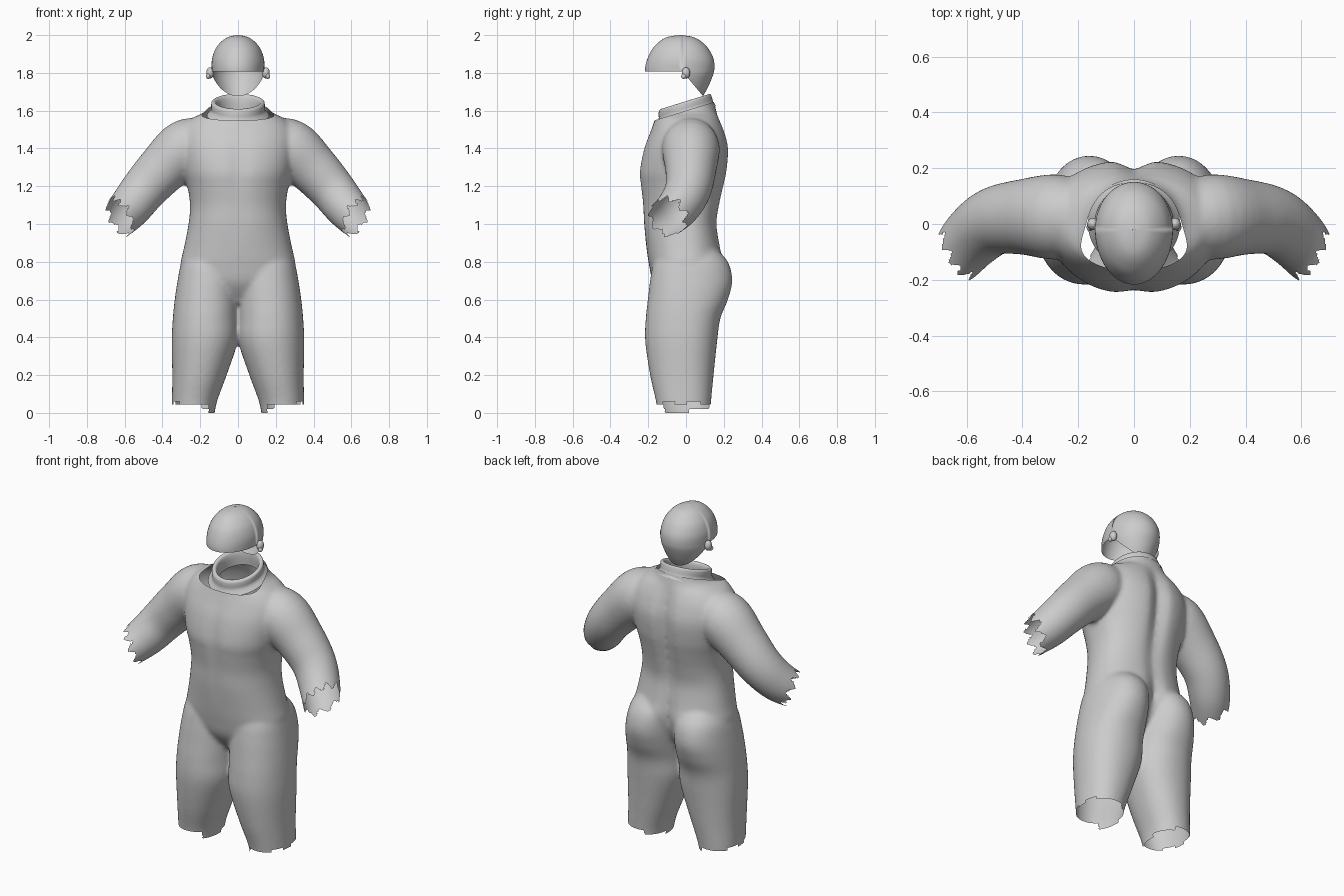
import bpy, bmesh, math
from mathutils import Vector

if "Cube" in bpy.data.objects:
    bpy.data.objects.remove(bpy.data.objects["Cube"])

grey = bpy.data.materials.new("light_grey")
grey.diffuse_color = (0.6, 0.6, 0.6, 1)
grey.use_nodes = True
grey.node_tree.nodes["Principled BSDF"].inputs["Base Color"].default_value = grey.diffuse_color
SEG = 64


def resample(rows, n=5):
    """Catmull-Rom interpolation between rows of numbers."""
    out = []
    for i in range(len(rows) - 1):
        a, b, c, d = (rows[max(0, min(len(rows) - 1, i + k))] for k in (-1, 0, 1, 2))
        for s in range(n):
            t = s / n
            out.append([0.5 * (2 * q + (r - p) * t + (2 * p - 5 * q + 4 * r - u) * t * t
                               + (3 * q - p - 3 * r + u) * t ** 3) for p, q, r, u in zip(a, b, c, d)])
    return out + [list(rows[-1])]


def loft(bm, rings, caps=True):
    loops = [[bm.verts.new(p) for p in ring] for ring in rings]
    faces = []
    for a, b in zip(loops, loops[1:]):
        for i in range(SEG):
            j = (i + 1) % SEG
            faces.append(bm.faces.new((a[i], a[j], b[j], b[i])))
    if caps:
        faces += [bm.faces.new(loops[0][::-1]), bm.faces.new(loops[-1])]
    bmesh.ops.recalc_face_normals(bm, faces=faces)


def section(z, rx, yf, yb, gf=0, gb=0, cx=0, power=2.0, tilt=0):
    """Closed outline with separate front and back depth and centre grooves."""
    pts = []
    for i in range(SEG):
        a = 2 * math.pi * i / SEG
        c, s = math.cos(a), math.sin(a)
        x = rx * math.copysign(abs(c) ** (2 / power), c)
        y = abs(s) ** (2 / power) * (yb if s > 0 else yf)
        y *= 1 - (gb if s > 0 else gf) * math.exp(-(x / 0.045) ** 2)
        pts.append((cx + x, y, z + tilt * y))
    return pts


def make(name, bm):
    me = bpy.data.meshes.new(name)
    bm.to_mesh(me)
    bm.free()
    ob = bpy.data.objects.new(name, me)
    bpy.context.collection.objects.link(ob)
    me.materials.append(grey)
    for p in me.polygons:
        p.use_smooth = True
    return ob


def bisect(bm, co, no):
    bmesh.ops.bisect_plane(bm, geom=bm.verts[:] + bm.edges[:] + bm.faces[:], plane_co=co, plane_no=no)


def remove(bm, rule):
    bad = [f for f in bm.faces if rule(f.calc_center_median())]
    bmesh.ops.delete(bm, geom=bad, context='FACES')


# --- suit: torso, legs and arms merged into one skin ---
bm = bmesh.new()
torso = [  # z, half width, front, back, front groove, back groove
    (0.58, 0.20, -0.10, 0.08, 0, 0), (0.68, 0.29, -0.17, 0.16, 0, .1), (0.78, 0.305, -0.195, 0.205, 0, .2),
    (0.88, 0.285, -0.21, 0.185, 0, .12), (1.0, 0.262, -0.225, 0.167, .02, .1),
    (1.1, 0.254, -0.23, 0.182, .02, .13), (1.2, 0.268, -0.243, 0.205, .04, .15),
    (1.28, 0.29, -0.25, 0.222, .06, .16), (1.4, 0.31, -0.225, 0.23, .04, .16),
    (1.49, 0.30, -0.19, 0.208, .02, .13), (1.555, 0.25, -0.165, 0.18, 0, .06),
    (1.60, 0.17, -0.155, 0.16, 0, 0), (1.68, 0.14, -0.14, 0.14, 0, 0)]
loft(bm, [section(*r, power=2.25) for r in resample(torso)])

leg = [  # z, centre x, half width, front, back
    (-0.06, 0.24, 0.11, -0.145, 0.125), (0.05, 0.232, 0.118, -0.157, 0.132), (0.2, 0.204, 0.144, -0.19, 0.146),
    (0.38, 0.176, 0.175, -0.216, 0.165), (0.5, 0.172, 0.173, -0.213, 0.182), (0.6, 0.167, 0.168, -0.202, 0.222),
    (0.7, 0.16, 0.16, -0.19, 0.245), (0.8, 0.15, 0.148, -0.17, 0.222), (0.88, 0.14, 0.11, -0.12, 0.15)]
arm = [  # x, y, z, radius
    (0.14, 0.02, 1.45, 0.11), (0.27, 0.025, 1.405, 0.152), (0.40, 0.025, 1.29, 0.135), (0.50, 0.01, 1.18, 0.122),
    (0.575, -0.045, 1.085, 0.113), (0.65, -0.13, 1.01, 0.10), (0.76, -0.25, 0.92, 0.09)]
for side in (1, -1):
    loft(bm, [section(z, rx, yf, yb, cx=side * cx, power=2.15) for z, cx, rx, yf, yb in resample(leg)])
    path, rings = resample(arm), []
    for i, (x, y, z, r) in enumerate(path):
        t = (Vector(path[min(i + 1, len(path) - 1)][:3]) - Vector(path[max(i - 1, 0)][:3])).normalized()
        u = t.cross(Vector((0, 1, 0))).normalized()
        w = u.cross(t)
        ring = [Vector((x, y, z)) + r * (math.cos(2 * math.pi * k / SEG) * u + math.sin(2 * math.pi * k / SEG) * w)
                for k in range(SEG)]
        rings.append([(side * p.x, p.y, p.z) for p in ring])
    loft(bm, rings)
suit = make("suit", bm)
bpy.context.view_layer.objects.active = suit
m = suit.modifiers.new("merge", 'REMESH')
m.mode, m.voxel_size = 'VOXEL', 0.011
m = suit.modifiers.new("soften", 'SMOOTH')
m.factor, m.iterations = 0.5, 10
for name in ("merge", "soften"):
    bpy.ops.object.modifier_apply(modifier=name)

# torn trouser hems, cuffs and the neck opening
bm = bmesh.new()
bm.from_mesh(suit.data)
HEM = (0.0, 0.02, 0.045, 0.06)
for h in HEM:
    bisect(bm, (0, 0, h), (0, 0, 1))
CUFF, CUT = Vector((0.62, -0.10, 1.06)), Vector((0.8, -0.45, -0.4)).normalized()
UP = (Vector((0, 0, 1)) - CUT * CUT.z).normalized()
ACROSS = CUT.cross(UP)
NECK, TILT = Vector((0, 0, 1.60)), Vector((0, -0.31, 1)).normalized()
bisect(bm, NECK, TILT)


def torn_hem(c):
    a = math.degrees(math.atan2(c.y, abs(c.x) - 0.235)) % 360
    level = 3 if a < 40 or 300 < a < 330 else 2 if a < 110 else 1 if a < 170 else 0 if a < 235 else 2
    return c.z < HEM[level]


def torn_cuff(c):
    p = Vector((abs(c.x), c.y, c.z)) - CUFF
    if abs(c.x) < 0.45:
        return False
    a = math.atan2(p.dot(UP), p.dot(ACROSS)) / (2 * math.pi) * 9
    saw = abs((a % 1) - 0.5) * 2
    return p.dot(CUT) > 0.045 * saw - 0.012


remove(bm, lambda c: torn_hem(c) or torn_cuff(c) or (c.z > 1.5 and (c - NECK).dot(TILT) > 0))
bm.to_mesh(suit.data)
bm.free()
suit.data.materials.clear()
suit.data.materials.append(grey)
for p in suit.data.polygons:
    p.use_smooth = True

# --- collar: tilted band rolling inward ---
bm = bmesh.new()
collar = [(1.575, 0.165, -0.158, 0.16), (1.60, 0.143, -0.145, 0.145), (1.625, 0.142, -0.145, 0.138),
          (1.643, 0.140, -0.143, 0.132), (1.650, 0.128, -0.132, 0.124), (1.640, 0.116, -0.12, 0.115),
          (1.61, 0.112, -0.115, 0.112), (1.56, 0.115, -0.118, 0.115)]
loft(bm, [section(*r, tilt=0.31) for r in resample(collar, 4)], caps=False)
make("collar", bm)

# --- head shell: skull with the face open, tapering to the nape ---
bm = bmesh.new()
skull = [(2.0, 0.004, -0.034, -0.026), (1.993, 0.042, -0.085, 0.025), (1.98, 0.07, -0.12, 0.06),
         (1.955, 0.099, -0.153, 0.094), (1.92, 0.123, -0.183, 0.124), (1.87, 0.138, -0.206, 0.147),
         (1.82, 0.139, -0.217, 0.15), (1.78, 0.134, -0.21, 0.14), (1.72, 0.112, -0.18, 0.114),
         (1.66, 0.085, -0.15, 0.08)]
rings = []
for z, rx, yf, yb in resample(skull):
    mid = -0.02
    rings.append([(x, y + mid, z0) for x, y, z0 in section(z, rx, yf - mid, yb - mid)])
loft(bm, rings)
NAPE, SLOPE = Vector((0, 0.0, 1.785)), Vector((0, 0.108, 0.09)).normalized()
for co, no in (((0, 0, 1.808), (0, 0, 1)), (NAPE, SLOPE), ((0, -0.02, 0), (0, 1, 0))):
    bisect(bm, co, no)
remove(bm, lambda c: c.z < 1.808 if c.y < -0.02 else (c - NAPE).dot(SLOPE) < 0)
make("head_shell", bm)

# --- ear stubs: flattened lobe with a small bead ---
for side, label in ((1, "right"), (-1, "left")):
    bm = bmesh.new()
    for size, place in (((0.02, 0.022, 0.03), (0.148, 0.0, 1.80)), ((0.012, 0.014, 0.014), (0.158, -0.012, 1.782))):
        g = bmesh.ops.create_uvsphere(bm, u_segments=20, v_segments=12, radius=1)
        for v in g["verts"]:
            v.co = Vector((side * (place[0] + v.co.x * size[0]), place[1] + v.co.y * size[1],
                           place[2] + v.co.z * size[2]))
    make(label + "_ear", bm)
